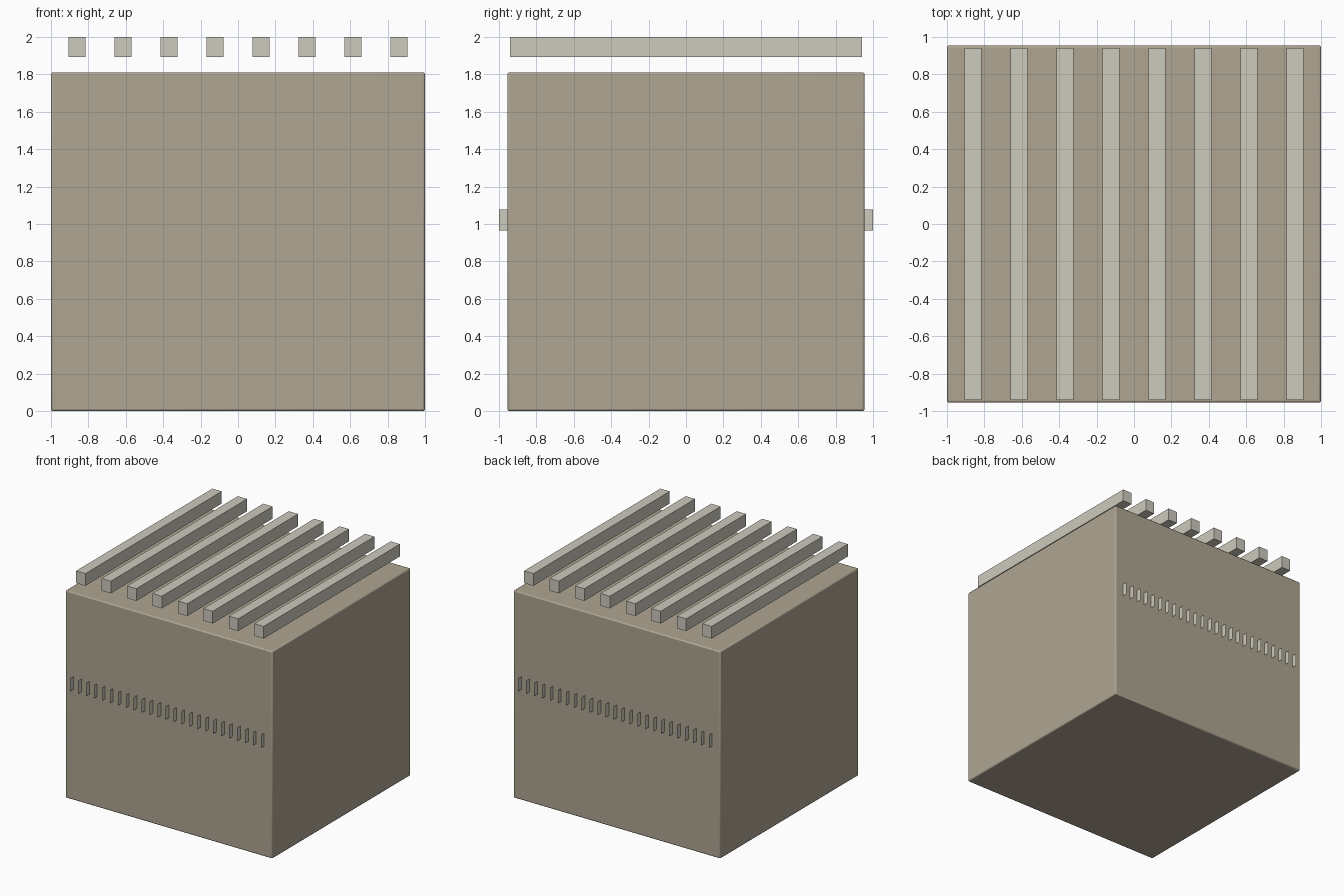
import bpy

if "Cube" in bpy.data.objects:
    bpy.data.objects.remove(bpy.data.objects["Cube"])


def material(name, color):
    m = bpy.data.materials.new(name)
    m.diffuse_color = (*color, 1)
    m.use_nodes = True
    m.node_tree.nodes["Principled BSDF"].inputs["Base Color"].default_value = m.diffuse_color
    return m


TAN = material("tan_wall", (0.43, 0.38, 0.29))
PALE = material("pale_beam", (0.61, 0.59, 0.51))


def box(name, lo, hi, mat):
    size = [b - a for a, b in zip(lo, hi)]
    bpy.ops.mesh.primitive_cube_add(size=1, location=[(a + b) / 2 for a, b in zip(lo, hi)])
    ob = bpy.context.object
    ob.name = name
    ob.scale = size
    bpy.ops.object.transform_apply(location=False, rotation=False, scale=True)
    ob.data.materials.append(mat)
    return ob


def thin_tab(name, x, y0, y1, z0, z1, mat):
    mesh = bpy.data.meshes.new(name)
    mesh.from_pydata([(x, y0, z0), (x, y1, z0), (x, y1, z1), (x, y0, z1)], [], [(0, 1, 2, 3)])
    mesh.materials.append(mat)
    ob = bpy.data.objects.new(name, mesh)
    bpy.context.collection.objects.link(ob)


# Main block with slightly softened edges
body = box("body", (-1, -0.955, 0), (1, 0.955, 1.81), TAN)
bevel = body.modifiers.new("soft_edges", "BEVEL")
bevel.width = 0.01
bevel.segments = 2
bpy.ops.object.shade_smooth_by_angle()

# Row of raised roof beams running front to back
for i in range(8):
    x = -0.861 + i * 0.246
    box(f"roof_beam_{i + 1}", (x - 0.045, -0.94, 1.893), (x + 0.045, 0.94, 2.0), PALE)

# Thin upright tabs across the front and back walls
for i in range(25):
    x = (i - 12) * 0.0768
    thin_tab(f"front_tab_{i + 1}", x, -1.0, -0.95, 0.965, 1.078, PALE)
    thin_tab(f"back_tab_{i + 1}", x, 0.95, 1.0, 0.965, 1.078, PALE)
